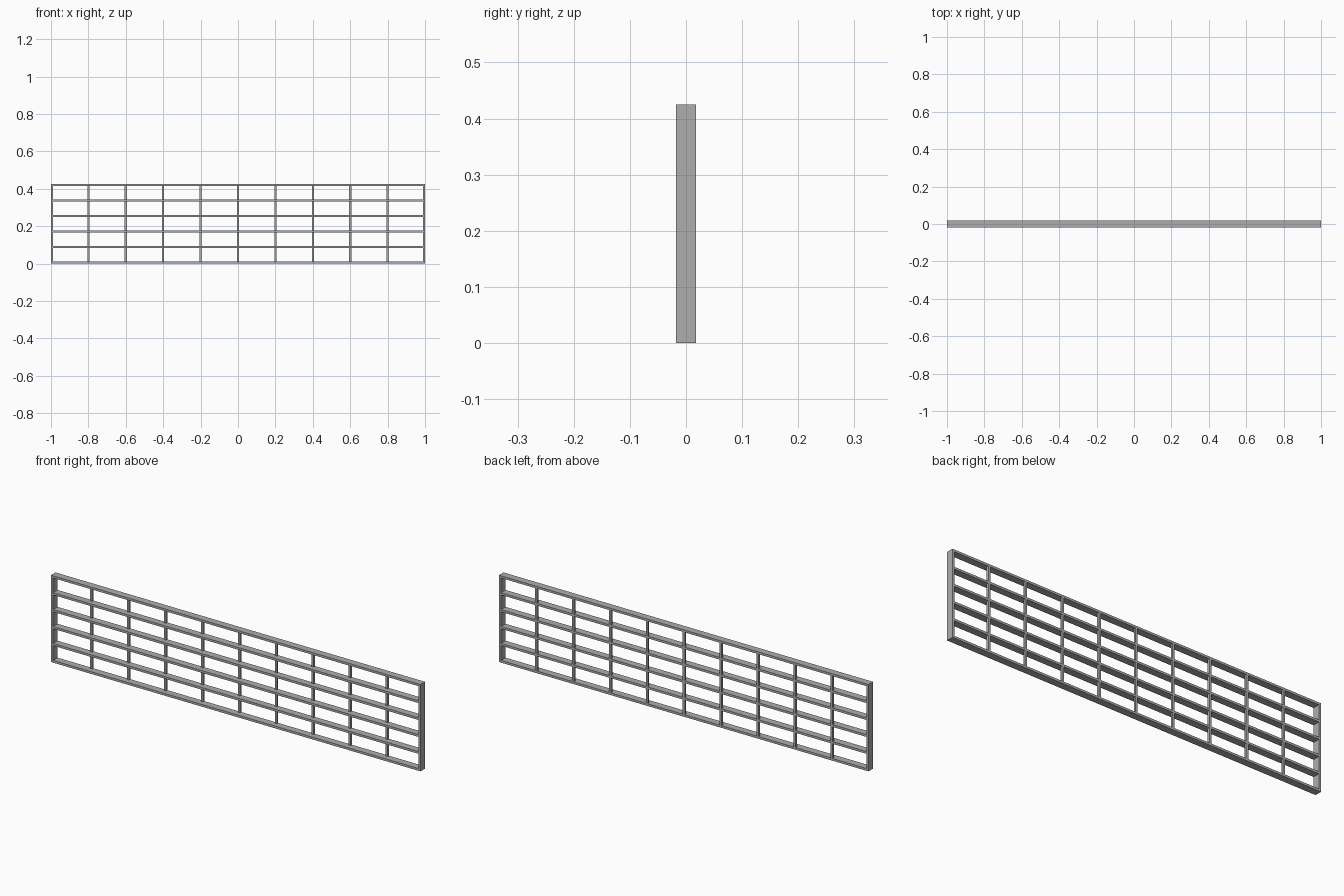
import bpy

cube = bpy.data.objects.get("Cube")
if cube:
    bpy.data.objects.remove(cube, do_unlink=True)

LENGTH, DEPTH, HEIGHT = 2.0, 0.035, 0.425
BAR = 0.011          # thickness of the slats and end plates
SLATS, BAYS = 6, 10

metal = bpy.data.materials.new("grey metal")
metal.use_nodes = True
colour = (0.42, 0.42, 0.42, 1)
metal.diffuse_color = colour
metal.node_tree.nodes["Principled BSDF"].inputs["Base Color"].default_value = colour


def box(name, size, centre):
    bpy.ops.mesh.primitive_cube_add(size=1, location=centre)
    part = bpy.context.object
    part.name = name
    part.scale = size
    bpy.ops.object.transform_apply(location=False, rotation=False, scale=True)
    part.data.materials.append(metal)
    return part


# End plates closing the grille on both sides
for side, x in (("right", -1), ("left", 1)):
    box(f"{side}_end_plate", (BAR, DEPTH, HEIGHT),
        (x * (LENGTH - BAR) / 2, 0, HEIGHT / 2))

# Full-depth horizontal slats, including the top and bottom rails
pitch = (HEIGHT - BAR) / (SLATS - 1)
for i in range(SLATS):
    box(f"slat_{i + 1}", (LENGTH - 2 * BAR, DEPTH, BAR), (0, 0, BAR / 2 + i * pitch))

# Slim uprights set into the back of the slats
upright_depth = BAR
for i in range(1, BAYS):
    box(f"upright_{i}", (BAR, upright_depth, HEIGHT - 2 * BAR),
        (-LENGTH / 2 + i * LENGTH / BAYS, (DEPTH - upright_depth) / 2, HEIGHT / 2))
